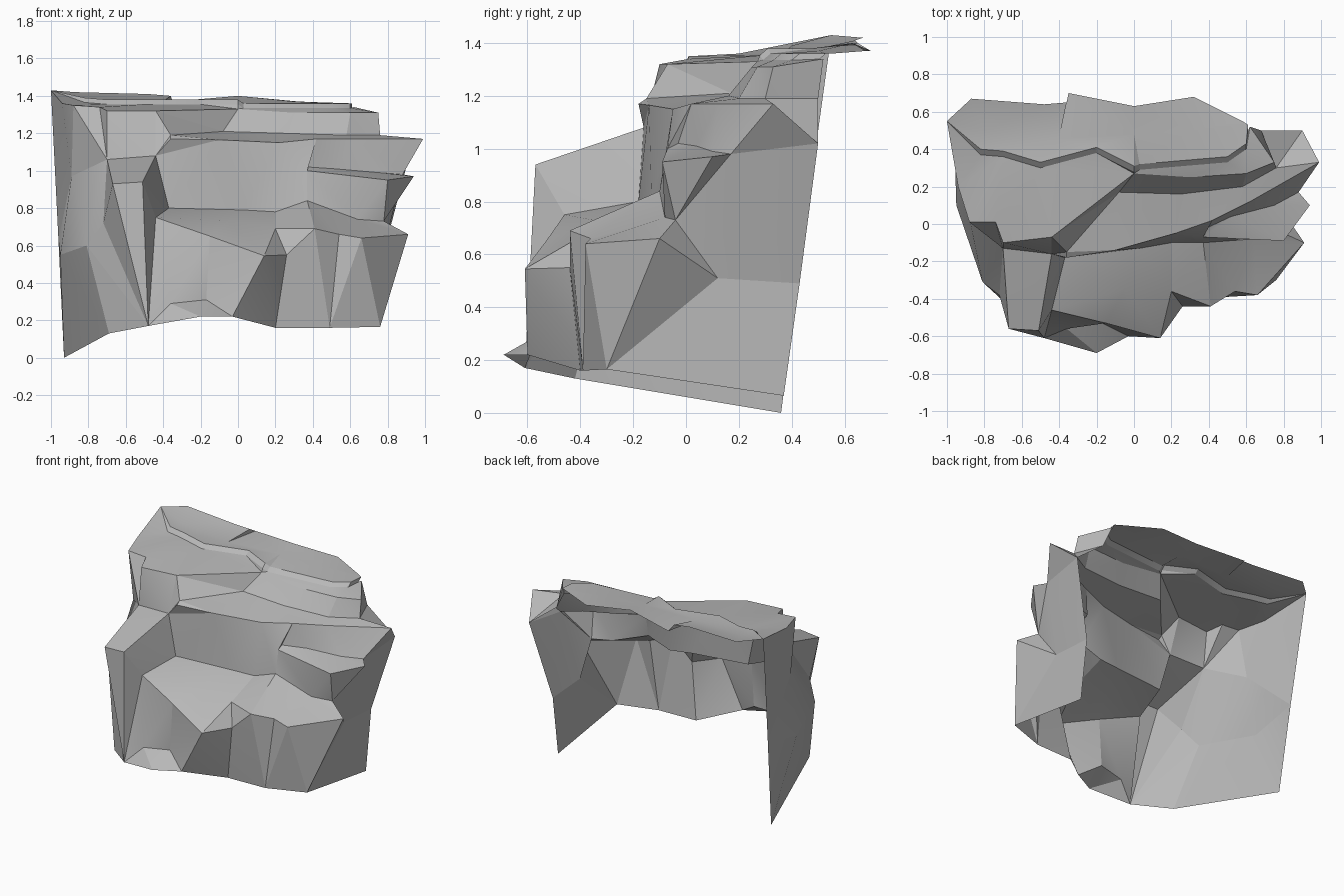
import bpy
import bmesh
from mathutils import Vector

default_cube = bpy.data.objects.get("Cube")
if default_cube:
    bpy.data.objects.remove(default_cube, do_unlink=True)

stone = bpy.data.materials.new("grey stone")
stone.use_nodes = True
stone_colour = (.48, .48, .48, 1)
stone.diffuse_color = stone_colour
stone.node_tree.nodes["Principled BSDF"].inputs["Base Color"].default_value = stone_colour


def contour(*points):
    return [Vector(point) for point in points]


def add_triangle(mesh, corners):
    """Add one facet, ignoring collapsed ones."""
    a, b, c = corners
    if (b - a).cross(c - a).length > 1e-5:
        mesh.faces.new([mesh.verts.new(corner) for corner in corners])


def stitch(mesh, lower, upper):
    """Fill between two contours, always taking the shorter diagonal."""
    i = j = 0
    while i < len(lower) - 1 or j < len(upper) - 1:
        can_low, can_up = i < len(lower) - 1, j < len(upper) - 1
        low_first = can_low and (not can_up or
            (lower[i + 1] - upper[j]).length <= (lower[i] - upper[j + 1]).length)
        if low_first:
            add_triangle(mesh, (lower[i], lower[i + 1], upper[j]))
            i += 1
        else:
            add_triangle(mesh, (lower[i], upper[j + 1], upper[j]))
            j += 1


def rock_part(name, *strips):
    """Turn pairs of contours into one faceted rock surface."""
    mesh = bmesh.new()
    for lower, upper in strips:
        stitch(mesh, lower, upper)
    bmesh.ops.remove_doubles(mesh, verts=mesh.verts, dist=.002)
    data = bpy.data.meshes.new(name)
    mesh.to_mesh(data)
    mesh.free()
    data.materials.append(stone)
    rock = bpy.data.objects.new(name, data)
    bpy.context.collection.objects.link(rock)
    bpy.ops.object.select_all(action="DESELECT")
    rock.select_set(True)
    bpy.context.view_layer.objects.active = rock
    bpy.ops.object.shade_smooth_by_angle(angle=.4)


# Ground contour, with a small toe sticking out at the front
ground_left = contour((-.93, .36, 0), (-.69, -.42, .13), (-.48, -.61, .17))
ground_right = contour((-.03, -.6, .22), (.2, -.4, .16), (.49, -.39, .16))
ground_side = contour((.49, -.39, .16), (.76, -.3, .165), (.76, .37, .065))
toe_back = contour((-.36, -.56, .29), (-.17, -.53, .31))
toe_tip = contour((-.2, -.69, .22))
spike_foot = ground_left[-1:]

# Lip of the low shelf: left flank, buttress, front and right side
flank_lip = contour((-.96, .44, .63), (-.95, .1, .55), (-.81, -.31, .6))
buttress_lip = flank_lip[-1:] + contour((-.72, -.38, .72), (-.67, -.56, .93), (-.51, -.57, .94))
front_lip = contour((-.44, -.46, .75), (-.15, -.53, .65), (.14, -.61, .545),
                    (.26, -.44, .55), (.41, -.44, .69))
side_lip = contour((.41, -.44, .69), (.54, -.36, .66), (.66, -.38, .64), (.91, -.1, .66),
                   (.76, .12, .51), (.76, .43, .49))
shelf_middle = front_lip[:1] + contour((-.05, -.35, .73), (.2, -.36, .69)) + front_lip[-1:]

# Back of the low shelf, where the upper wall begins
wall_left = contour((-.96, .44, .63), (-.89, .08, .97), (-.7, -.13, 1.06), (-.44, -.16, 1.08))
shelf_back = wall_left + contour((-.37, -.18, .8), (.03, -.13, .79),
                                 (.2, -.1, .78), (.37, -.1, .84))

# Boulder on the right of the shelf
boulder_base = contour((.37, -.1, .84), (.64, -.08, .74), (.78, -.04, .73),
                       (.76, .12, .51), (.76, .43, .49))
boulder_rim = contour((.37, -.07, 1.0), (.8, -.09, .95), (.94, .1, .97),
                      (.88, .17, .98), (.9, .5, 1.02))
boulder_back = contour((.37, -.03, 1.02), (.52, .04, 1.01), (.75, .1, .99),
                       (.88, .17, .98), (.9, .5, 1.02))

# Middle terrace
terrace_lip = wall_left + contour((-.36, -.18, 1.17), (-.1, -.14, 1.165), (.22, -.05, 1.15),
                                  (.42, .02, 1.17), (.62, .12, 1.17), (.99, .33, 1.17),
                                  (.9, .5, 1.02))
terrace_back = wall_left + contour((-.36, -.15, 1.19), (-.08, .17, 1.21), (.25, .16, 1.2),
                                   (.58, .2, 1.19), (.76, .3, 1.19), (.68, .5, 1.19))

# Upper plateau
plateau_lip = contour((-1, .55, 1.43), (-.94, .2, 1.36), (-.88, .01, 1.35), (-.74, .01, 1.34),
                      (-.7, -.1, 1.32), (-.44, -.07, 1.32), (0, .27, 1.33), (.3, .25, 1.31),
                      (.6, .27, 1.31), (.75, .33, 1.31), (.62, .52, 1.34))

# Slab along the top, with a shallow step at its front
slab_lip = contour((-1, .55, 1.43), (-.82, .4, 1.39), (-.7, .39, 1.38), (-.5, .33, 1.38),
                   (-.2, .41, 1.38), (0, .31, 1.38), (.03, .32, 1.36), (.5, .36, 1.36),
                   (.6, .43, 1.36), (.61, .53, 1.36))
slab_foot = [slab_lip[0]] + [p - Vector((0, .03, .025)) for p in slab_lip[1:]]
slab_middle = contour((-1, .55, 1.43), (-.8, .5, 1.38), (-.4, .46, 1.37),
                      (0, .48, 1.38), (.3, .5, 1.37), (.61, .53, 1.36))
slab_back = contour((-1, .55, 1.43), (-.87, .67, 1.42), (-.48, .64, 1.41), (-.36, .65, 1.4),
                    (-.35, .7, 1.37), (0, .63, 1.4), (.32, .68, 1.37), (.58, .55, 1.36),
                    (.61, .53, 1.36))

rock_part("left_flank", (ground_left, flank_lip))
rock_part("left_buttress", (spike_foot, buttress_lip))
rock_part("lower_cliff",
          (spike_foot + toe_back + ground_right, buttress_lip[-1:] + front_lip),
          (ground_side, side_lip))
rock_part("rock_toe", (spike_foot + toe_tip + ground_right[:1],
                       spike_foot + toe_back + ground_right[:1]))
rock_part("low_shelf", (front_lip, shelf_middle),
          (flank_lip + buttress_lip[1:] + shelf_middle + side_lip[1:],
           shelf_back + boulder_base[1:]))
rock_part("right_boulder", (boulder_base, boulder_rim), (boulder_rim, boulder_back))
rock_part("upper_wall", (shelf_back + boulder_rim[:1] + boulder_back, terrace_lip))
rock_part("middle_terrace", (terrace_lip, terrace_back))
rock_part("top_wall", (terrace_back, plateau_lip))
rock_part("upper_plateau", (plateau_lip, slab_foot))
rock_part("top_slab", (slab_foot, slab_lip), (slab_lip, slab_middle), (slab_middle, slab_back))
